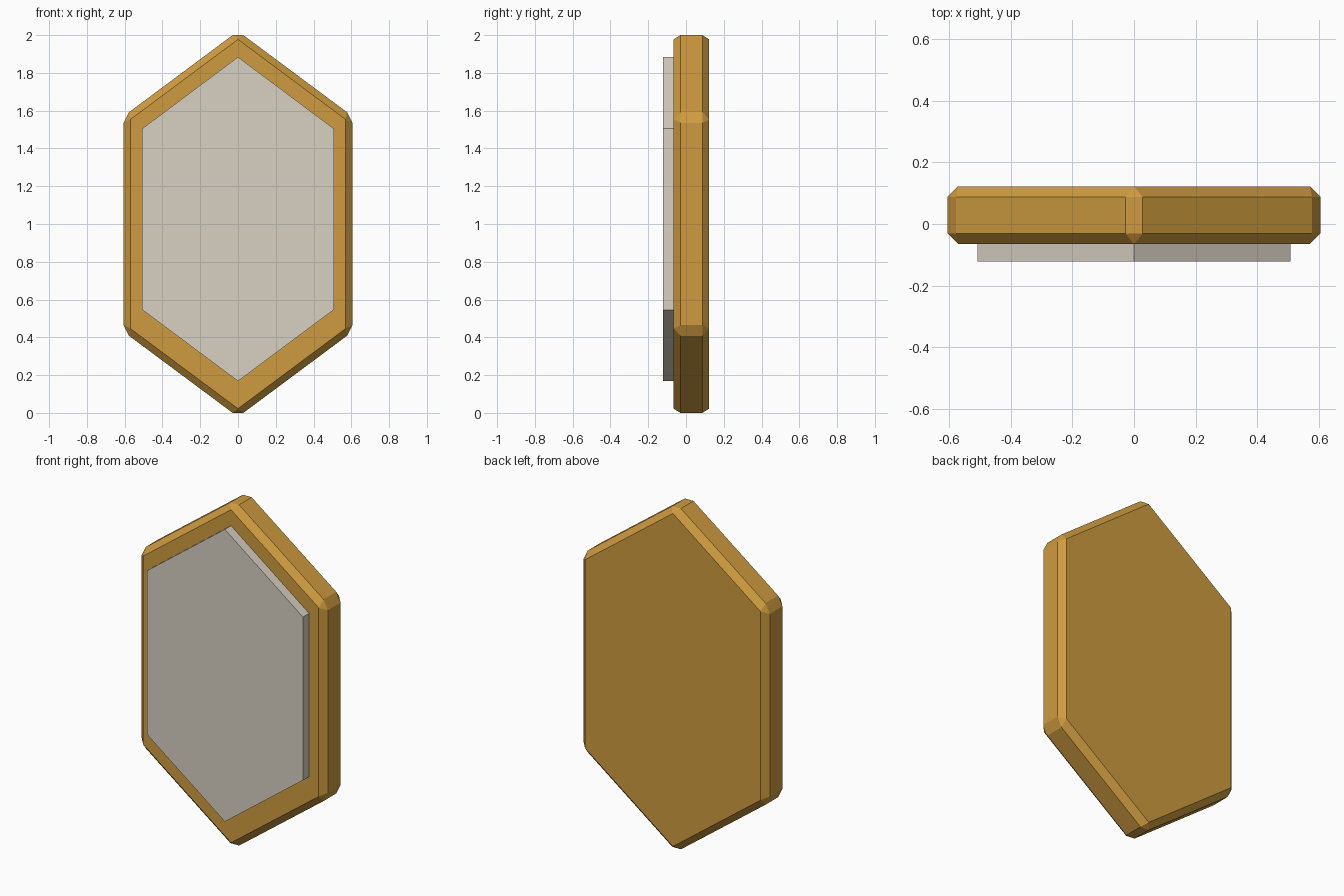
import bpy, bmesh

if "Cube" in bpy.data.objects:
    bpy.data.objects.remove(bpy.data.objects["Cube"])


def material(name, color):
    m = bpy.data.materials.new(name)
    m.diffuse_color = color
    m.use_nodes = True
    m.node_tree.nodes["Principled BSDF"].inputs["Base Color"].default_value = m.diffuse_color
    return m


def hex_slab(name, half_w, top, shoulder, hip, bottom, y_front, y_back, mat):
    """Elongated hexagon in the XZ plane, extruded along y."""
    outline = [(0, bottom), (half_w, hip), (half_w, shoulder),
               (0, top), (-half_w, shoulder), (-half_w, hip)]
    bm = bmesh.new()
    face = bm.faces.new([bm.verts.new((x, y_front, z)) for x, z in outline])
    ext = bmesh.ops.extrude_face_region(bm, geom=[face], use_keep_orig=True)
    for v in ext["geom"]:
        if isinstance(v, bmesh.types.BMVert):
            v.co.y = y_back
    bmesh.ops.recalc_face_normals(bm, faces=bm.faces[:])
    me = bpy.data.meshes.new(name)
    bm.to_mesh(me)
    bm.free()
    me.materials.append(mat)
    ob = bpy.data.objects.new(name, me)
    bpy.context.collection.objects.link(ob)
    return ob


gold = material("gold", (0.62, 0.33, 0.05, 1))
pale = material("pale_glass", (0.68, 0.63, 0.54, 1))

# Chamfered backing frame
frame = hex_slab("frame", 0.605, 2.021, 1.571, 0.429, -0.021, -0.065, 0.122, gold)
bev = frame.modifiers.new("chamfer", 'BEVEL')
bev.width = 0.035
bev.segments = 1
bev.limit_method = 'NONE'

# Raised front panel, slightly sunk into the frame
hex_slab("mirror_panel", 0.507, 1.884, 1.505, 0.546, 0.168, -0.122, -0.04, pale)
